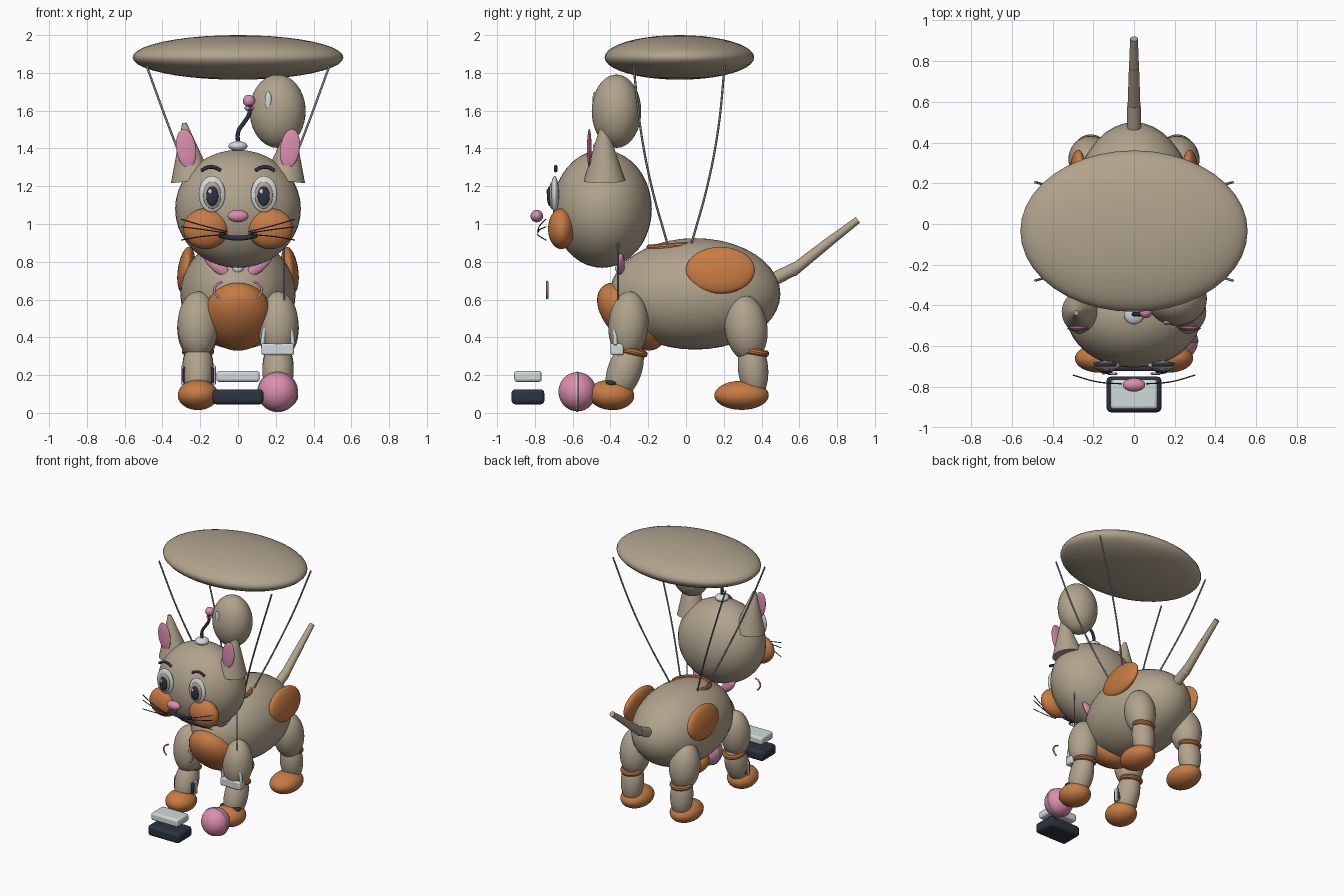
import bpy
from math import radians, sin, cos, pi
from mathutils import Vector

cube = bpy.data.objects.get("Cube")
if cube:
    bpy.data.objects.remove(cube, do_unlink=True)


def material(name, rgb):
    m = bpy.data.materials.new(name)
    m.use_nodes = True
    m.diffuse_color = (*rgb, 1)
    m.node_tree.nodes["Principled BSDF"].inputs["Base Color"].default_value = (*rgb, 1)
    return m


BEIGE = material("beige", (0.44, 0.37, 0.265))
ORANGE = material("orange", (0.57, 0.2, 0.055))
PINK = material("pink", (0.71, 0.27, 0.43))
DARK = material("dark_navy", (0.025, 0.033, 0.052))
WHITE = material("pale_grey", (0.64, 0.7, 0.7))
GREY = material("cord_grey", (0.25, 0.28, 0.3))


def finish(name, mat, smooth=True):
    ob = bpy.context.object
    ob.name = name
    ob.data.materials.append(mat)
    if smooth:
        bpy.ops.object.shade_smooth_by_angle(angle=radians(35))
    return ob


def ball(name, mat, loc, size, rot=(0, 0, 0)):
    bpy.ops.mesh.primitive_uv_sphere_add(segments=40, ring_count=20, location=loc)
    ob = bpy.context.object
    ob.scale = size
    ob.rotation_euler = [radians(a) for a in rot]
    return finish(name, mat)


def rod(name, mat, a, b, r1, r2):
    """Tapered cylinder between two points."""
    a, b = Vector(a), Vector(b)
    bpy.ops.mesh.primitive_cone_add(vertices=32, radius1=r1, radius2=r2,
                                    depth=(b - a).length, location=(a + b) / 2)
    bpy.context.object.rotation_euler = (b - a).to_track_quat("Z", "Y").to_euler()
    return finish(name, mat)


def box(name, mat, loc, size, bevel):
    bpy.ops.mesh.primitive_cube_add(size=1, location=loc)
    ob = bpy.context.object
    ob.scale = size
    bpy.ops.object.transform_apply(location=False, rotation=False, scale=True)
    mod = ob.modifiers.new("Bevel", "BEVEL")
    mod.width, mod.segments = bevel, 3
    return finish(name, mat)


def ring(name, mat, loc, major, minor, rot=(0, 0, 0), scale=(1, 1, 1)):
    bpy.ops.mesh.primitive_torus_add(major_segments=40, minor_segments=10, location=loc,
                                     major_radius=major, minor_radius=minor)
    ob = bpy.context.object
    ob.rotation_euler = [radians(a) for a in rot]
    ob.scale = scale
    return finish(name, mat)


def tube(name, mat, points, radius):
    """Smooth cord through the given points."""
    cu = bpy.data.curves.new(name, "CURVE")
    cu.dimensions = "3D"
    cu.bevel_depth, cu.bevel_resolution, cu.use_fill_caps = radius, 2, True
    sp = cu.splines.new("BEZIER")
    sp.bezier_points.add(len(points) - 1)
    for bp, p in zip(sp.bezier_points, points):
        bp.co = p
        bp.handle_left_type = bp.handle_right_type = "AUTO"
    cu.materials.append(mat)
    ob = bpy.data.objects.new(name, cu)
    bpy.context.collection.objects.link(ob)
    return ob


# Body, belly, tail
ball("body", BEIGE, (0, 0.048, 0.63), (0.305, 0.452, 0.295))
ball("chest_patch", ORANGE, (0, -0.29, 0.51), (0.18, 0.22, 0.13), (-45, 0, 0))
ring("back_ring", ORANGE, (0, -0.065, 0.885), 0.13, 0.016, (4, 0, 0))
rod("tail_base", BEIGE, (0, 0.44, 0.695), (0, 0.585, 0.768), 0.036, 0.033)
rod("tail_middle", BEIGE, (0, 0.56, 0.748), (0, 0.77, 0.915), 0.032, 0.025)
rod("tail_tip", BEIGE, (0, 0.755, 0.903), (0, 0.91, 1.022), 0.025, 0.019)

# Head
ball("head", BEIGE, (0, -0.443, 1.08), (0.333, 0.262, 0.312))
ball("nose", PINK, (0, -0.79, 1.042), (0.055, 0.033, 0.033))
arc = [(x, -0.71, 0.925 + 1.8 * x * x) for x in (-0.1, -0.05, 0, 0.05, 0.1)]
tube("mouth", DARK, arc, 0.013)
ball("collar_bead", WHITE, (0, -0.345, 0.765), (0.03, 0.03, 0.03))

# Antenna with balloon
ball("antenna_base", WHITE, (0, -0.443, 1.412), (0.05, 0.05, 0.027))
tube("antenna_wire", DARK, [(0, -0.443, 1.42), (0.002, -0.443, 1.49), (0.03, -0.443, 1.535),
                            (0.058, -0.443, 1.58), (0.062, -0.443, 1.64)], 0.011)
ball("antenna_knob", PINK, (0.058, -0.43, 1.652), (0.032, 0.032, 0.032))
ball("antenna_collar", PINK, (0.058, -0.43, 1.613), (0.024, 0.024, 0.014))
ball("balloon", BEIGE, (0.21, -0.368, 1.597), (0.148, 0.131, 0.194))
ball("balloon_shine", WHITE, (0.16, -0.485, 1.655), (0.018, 0.01, 0.046))

# Canopy
ball("canopy", BEIGE, (0, -0.035, 1.882), (0.558, 0.396, 0.118))

for s, side in ((1, "left"), (-1, "right")):
    # Ears and face
    rod(side + "_ear", BEIGE, (s * 0.246, -0.432, 1.23), (s * 0.284, -0.437, 1.535), 0.11, 0.012)
    ball(side + "_inner_ear", PINK, (s * 0.275, -0.512, 1.4), (0.052, 0.012, 0.103), (0, -s * 8 + s * 16, 0))
    ball(side + "_eye", WHITE, (s * 0.138, -0.695, 1.158), (0.07, 0.022, 0.096))
    ball(side + "_iris", BEIGE, (s * 0.137, -0.71, 1.152), (0.048, 0.016, 0.072))
    ball(side + "_pupil", DARK, (s * 0.136, -0.722, 1.148), (0.032, 0.014, 0.052))
    ball(side + "_glint", WHITE, (s * 0.136 - 0.012, -0.734, 1.172), (0.01, 0.005, 0.013))
    tube(side + "_eyebrow", DARK, [(s * 0.09, -0.69, 1.282), (s * 0.125, -0.69, 1.3),
                                   (s * 0.16, -0.69, 1.3), (s * 0.195, -0.69, 1.282)], 0.01)
    ball(side + "_cheek", ORANGE, (s * 0.17, -0.66, 0.975), (0.12, 0.07, 0.108))
    for i, z in enumerate((1.025, 0.985, 0.915)):
        tube(f"{side}_whisker_{i + 1}", DARK,
             [(s * 0.06, -0.785, 0.96 - 0.008 * i), (s * 0.18, -0.775, (z + 0.955) / 2),
              (s * 0.3, -0.742, z)], 0.003)

    # Bow and ribbon curls
    ball(side + "_bow_loop", PINK, (s * 0.115, -0.345, 0.785), (0.085, 0.02, 0.034), (0, -s * 42, 0))
    tube(side + "_ribbon", PINK, [(s * 0.085, -0.735, 0.695), (s * 0.115, -0.735, 0.675),
                                  (s * 0.125, -0.735, 0.645), (s * 0.1, -0.735, 0.605)], 0.006)

    # Flank patches
    ball(side + "_flank_patch", ORANGE, (s * 0.274, 0.182, 0.755), (0.045, 0.183, 0.125), (0, -s * 8, 0))

    # Legs
    x = s * 0.212
    ball(side + "_front_thigh", BEIGE, (x, -0.305, 0.465), (0.108, 0.106, 0.178), (-4, 0, 0))
    ball(side + "_front_shin", BEIGE, (x, -0.325, 0.225), (0.083, 0.09, 0.165), (-20, 0, 0))
    ring(side + "_front_band", ORANGE, (x, -0.285, 0.325), 0.066, 0.018, (-12, 0, 0))
    ball(side + "_front_foot", ORANGE, (x, -0.396, 0.095), (0.107, 0.122, 0.08), (-4, 0, 0))
    ball(side + "_back_thigh", BEIGE, (x, 0.318, 0.45), (0.11, 0.113, 0.178), (8, 0, 0))
    ball(side + "_back_shin", BEIGE, (x, 0.355, 0.235), (0.083, 0.08, 0.16), (5, 0, 0))
    ring(side + "_back_band", ORANGE, (x, 0.355, 0.325), 0.068, 0.018, (-10, 0, 0))
    ball(side + "_back_foot", ORANGE, (x, 0.294, 0.093), (0.107, 0.144, 0.077))

    # Canopy cords
    for place, ya, yb, yc, yd in (("front", -0.1, -0.185, -0.24, -0.278),
                                  ("back", 0.03, 0.115, 0.17, 0.205)):
        tube(f"{side}_{place}_cord", GREY,
             [(s * 0.12, ya, 0.9), (s * 0.245, yb, 1.21), (s * 0.36, yc, 1.5), (s * 0.485, yd, 1.84)], 0.006)

# Side cord
rod("hanging_cord", GREY, (0.245, -0.36, 0.55), (0.245, -0.36, 0.92), 0.004, 0.004)

# Small bag on the left front leg
box("bag", WHITE, (0.21, -0.365, 0.337), (0.172, 0.07, 0.062), 0.01)
tube("bag_handle", WHITE, [(0.21 + 0.08 * cos(a * pi / 8), -0.375, 0.36 + 0.14 * sin(a * pi / 8))
                           for a in range(9)], 0.012)

# Anklet on the right front leg
box("anklet", DARK, (-0.21, -0.345, 0.2), (0.165, 0.06, 0.085), 0.008)
box("anklet_frame", WHITE, (-0.21, -0.34, 0.2), (0.185, 0.03, 0.1), 0.005)

# Ball with seam, and shoe tongue
ball("toy_ball", PINK, (0.21, -0.575, 0.112), (0.104, 0.1, 0.104))
ring("ball_seam", WHITE, (0.21, -0.575, 0.112), 0.102, 0.006, (90, 0, 0))
ball("foot_patch", DARK, (0.212, -0.395, 0.155), (0.085, 0.045, 0.022))

# Floating blocks ahead of the feet
box("lower_block", DARK, (0, -0.837, 0.085), (0.27, 0.175, 0.08), 0.022)
box("upper_block", WHITE, (0, -0.837, 0.193), (0.23, 0.145, 0.058), 0.015)
